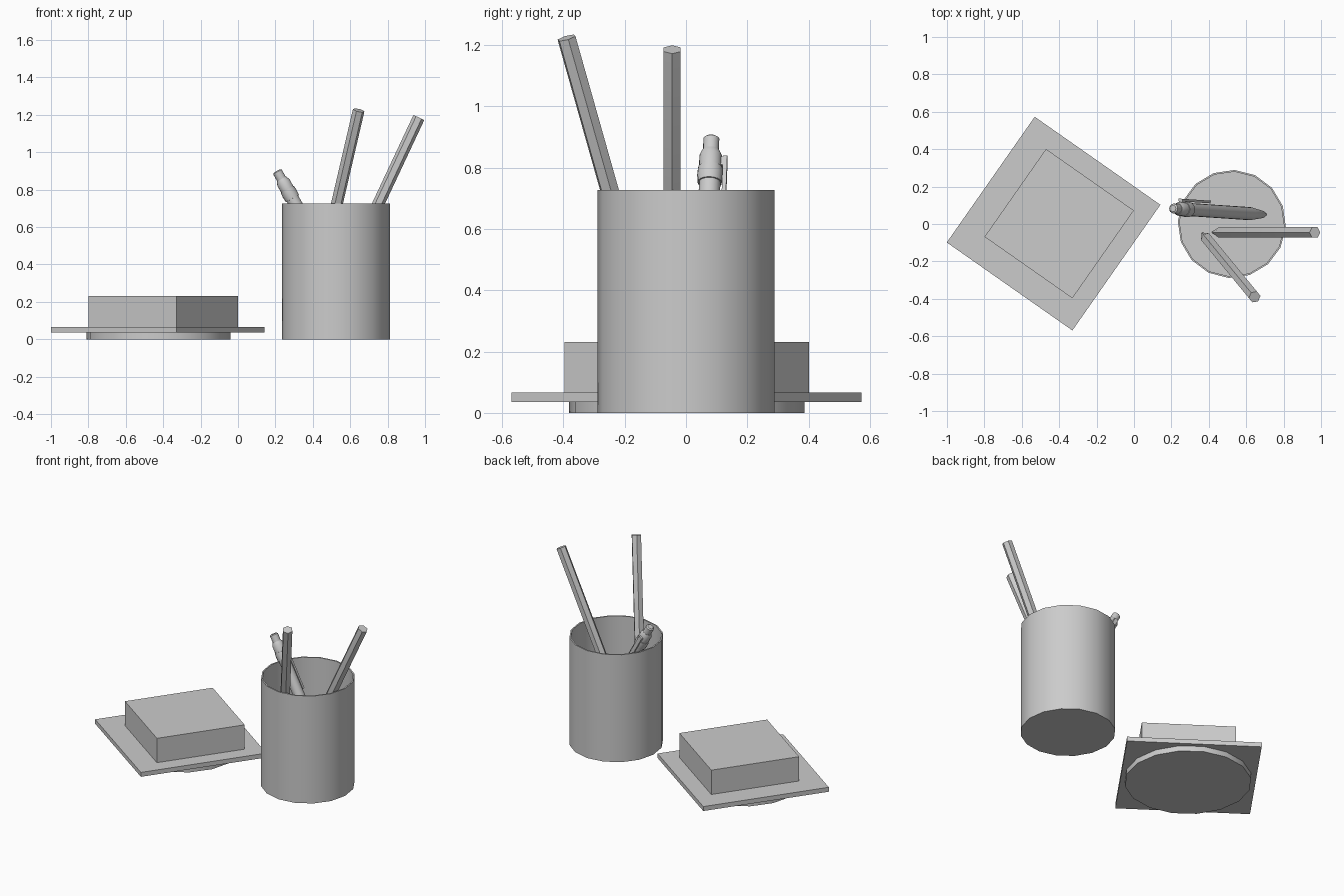
import bpy, bmesh, math
from mathutils import Vector, Matrix

if "Cube" in bpy.data.objects:
    bpy.data.objects.remove(bpy.data.objects["Cube"])


def finish(name, bm, matrix):
    bmesh.ops.recalc_face_normals(bm, faces=bm.faces)
    mesh = bpy.data.meshes.new(name)
    bm.to_mesh(mesh)
    bm.free()
    ob = bpy.data.objects.new(name, mesh)
    bpy.context.collection.objects.link(ob)
    ob.matrix_world = matrix
    bpy.ops.object.select_all(action='DESELECT')
    ob.select_set(True)
    bpy.context.view_layer.objects.active = ob
    bpy.ops.object.shade_smooth_by_angle(angle=math.radians(30))
    return ob


def lathe(name, profile, sides, matrix):
    """Revolve (radius, z) points around local z, capping both ends."""
    bm = bmesh.new()
    rings = []
    for r, z in profile:
        rings.append([bm.verts.new((r * math.cos(math.tau * i / sides),
                                    r * math.sin(math.tau * i / sides), z))
                      for i in range(sides)])
    for a, b in zip(rings, rings[1:]):
        for i in range(sides):
            j = (i + 1) % sides
            bm.faces.new((a[i], a[j], b[j], b[i]))
    bm.faces.new(rings[0])
    bm.faces.new(rings[-1])
    return finish(name, bm, matrix)


def box(name, size, centre, matrix):
    bm = bmesh.new()
    bmesh.ops.create_cube(bm, size=1)
    bmesh.ops.scale(bm, vec=size, verts=bm.verts)
    bmesh.ops.translate(bm, vec=centre, verts=bm.verts)
    return finish(name, bm, matrix)


def place(x, y, z, degrees):
    return Matrix.Translation((x, y, z)) @ Matrix.Rotation(math.radians(degrees), 4, 'Z')


def lean(tip, top):
    """Frame with z from tip to top and y horizontal; also the length."""
    d = Vector(top) - Vector(tip)
    z = d.normalized()
    y = Vector((0, 0, 1)).cross(z).normalized()
    x = y.cross(z)
    m = Matrix((x, y, z)).transposed().to_4x4()
    m.translation = tip
    return m, d.length


# Note holder: round foot, square tray and paper block
lathe("tray_foot", [(0.385, 0), (0.385, 0.037)], 16, place(-0.425, 0.003, 0, -3))
box("tray", (0.82, 0.82, 0.03), (0, 0, 0), place(-0.43, 0.002, 0.051, -35))
box("paper_block", (0.573, 0.573, 0.166), (0, 0, 0), place(-0.40, 0.002, 0.148, -35))

# Open cup with a thin wall
lathe("pen_cup", [(0.289, 0), (0.289, 0.727), (0.28, 0.727), (0.28, 0.012)],
      16, place(0.523, 0, 0, -3))

# Hexagonal pencils, sharpened end down
for name, tip, top in (("pencil_right", (0.42, -0.045, 0.02), (0.967, -0.045, 1.186)),
                       ("pencil_front", (0.365, -0.05, 0.02), (0.645, -0.39, 1.224))):
    m, length = lean(tip, top)
    lathe(name, [(0.004, 0), (0.032, 0.11), (0.032, length)], 6, m)

# Click pen with collar, button and side clip
m, length = lean((0.70, 0.05, 0.025), (0.208, 0.083, 0.9))
L = length
lathe("pen", [(0.010, 0), (0.020, 0.03), (0.035, 0.16), (0.035, L - 0.17),
              (0.040, L - 0.17), (0.042, L - 0.14), (0.040, L - 0.115),
              (0.037, L - 0.115), (0.037, L - 0.07), (0.028, L - 0.05),
              (0.026, L - 0.05), (0.026, L - 0.006), (0.018, L)], 16, m)
box("pen_clip", (0.024, 0.014, 0.31), (0, -0.048, L - 0.23), m)
box("pen_clip_mount", (0.024, 0.03, 0.03), (0, -0.038, L - 0.095), m)
